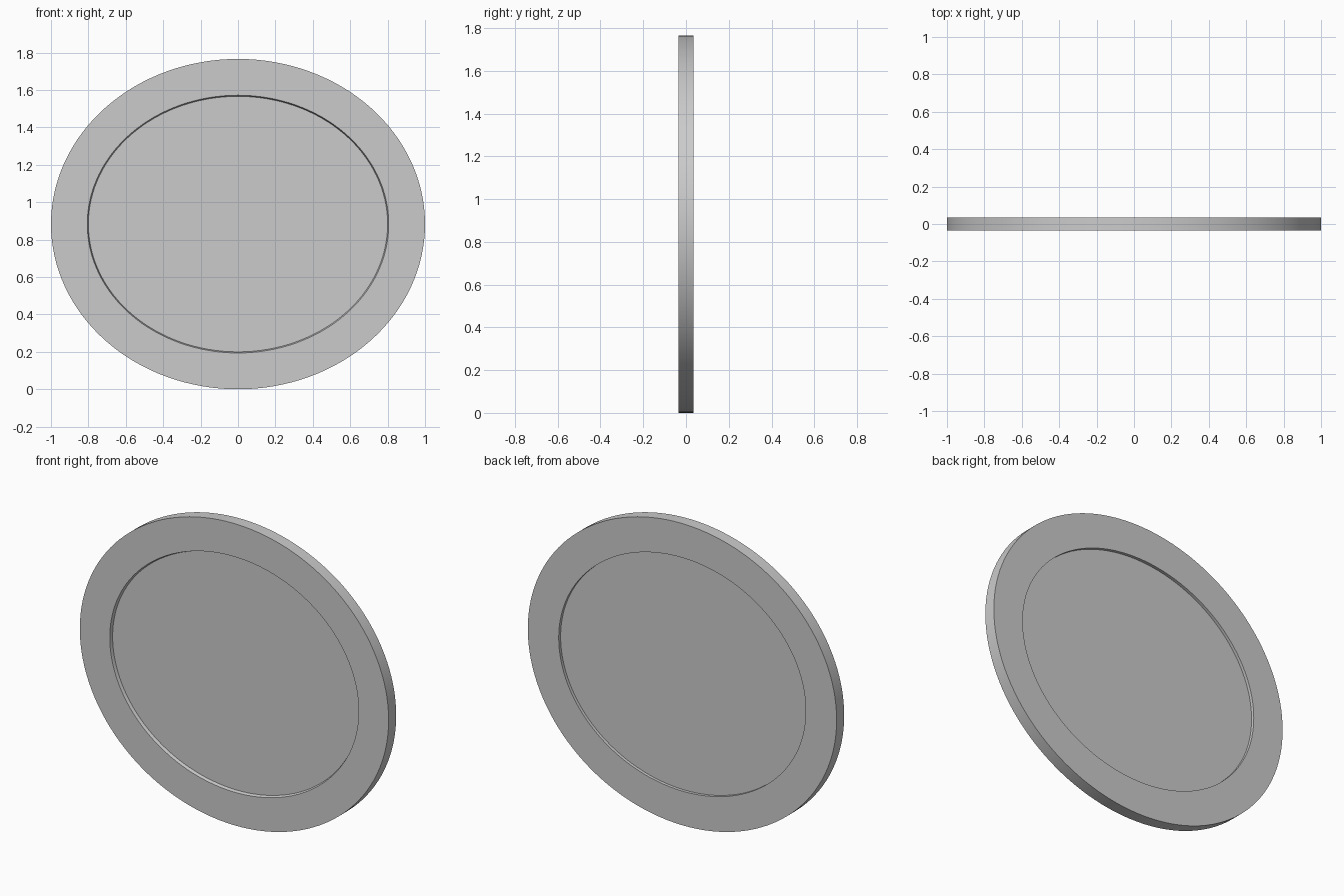
import bpy, bmesh, math

cube = bpy.data.objects.get("Cube")
if cube:
    bpy.data.objects.remove(cube, do_unlink=True)

RX, RZ = 1.0, 0.883      # outer half-width and half-height
HALF = 0.035             # half thickness of the rim
RIM = 0.2                # rim width
PANEL = 0.017            # half thickness of the recessed panel
SEGMENTS = 128


def ellipse_ring(bm, inset, y):
    """Ring of vertices on an ellipse inset evenly from the outer edge."""
    ring = []
    for i in range(SEGMENTS):
        a = math.tau * i / SEGMENTS
        ring.append(bm.verts.new(((RX - inset) * math.cos(a), y,
                                  RZ + (RZ - inset) * math.sin(a))))
    return ring


def loft(name, profile, closed):
    """Sweep an (inset, y) profile round the ellipse; cap the ends if open."""
    bm = bmesh.new()
    rings = [ellipse_ring(bm, inset, y) for inset, y in profile]
    pairs = list(zip(rings, rings[1:]))
    if closed:
        pairs.append((rings[-1], rings[0]))
    else:
        bm.faces.new(rings[0])
        bm.faces.new(rings[-1])
    for a, b in pairs:
        for i in range(SEGMENTS):
            j = (i + 1) % SEGMENTS
            bm.faces.new((a[i], a[j], b[j], b[i]))
    bmesh.ops.recalc_face_normals(bm, faces=bm.faces)
    mesh = bpy.data.meshes.new(name)
    bm.to_mesh(mesh)
    bm.free()
    obj = bpy.data.objects.new(name, mesh)
    bpy.context.collection.objects.link(obj)
    bpy.ops.object.select_all(action='DESELECT')
    obj.select_set(True)
    bpy.context.view_layer.objects.active = obj
    bpy.ops.object.shade_smooth_by_angle(angle=math.radians(30))
    return obj


# Raised oval rim, its front inner edge slightly sloped
loft("oval_rim", [(0, -HALF), (0, HALF), (RIM, HALF),
                  (RIM, -PANEL), (RIM - 0.006, -HALF)], closed=True)

# Thinner panel recessed on both sides of the rim
loft("recessed_panel", [(RIM, -PANEL), (RIM, PANEL)], closed=False)
